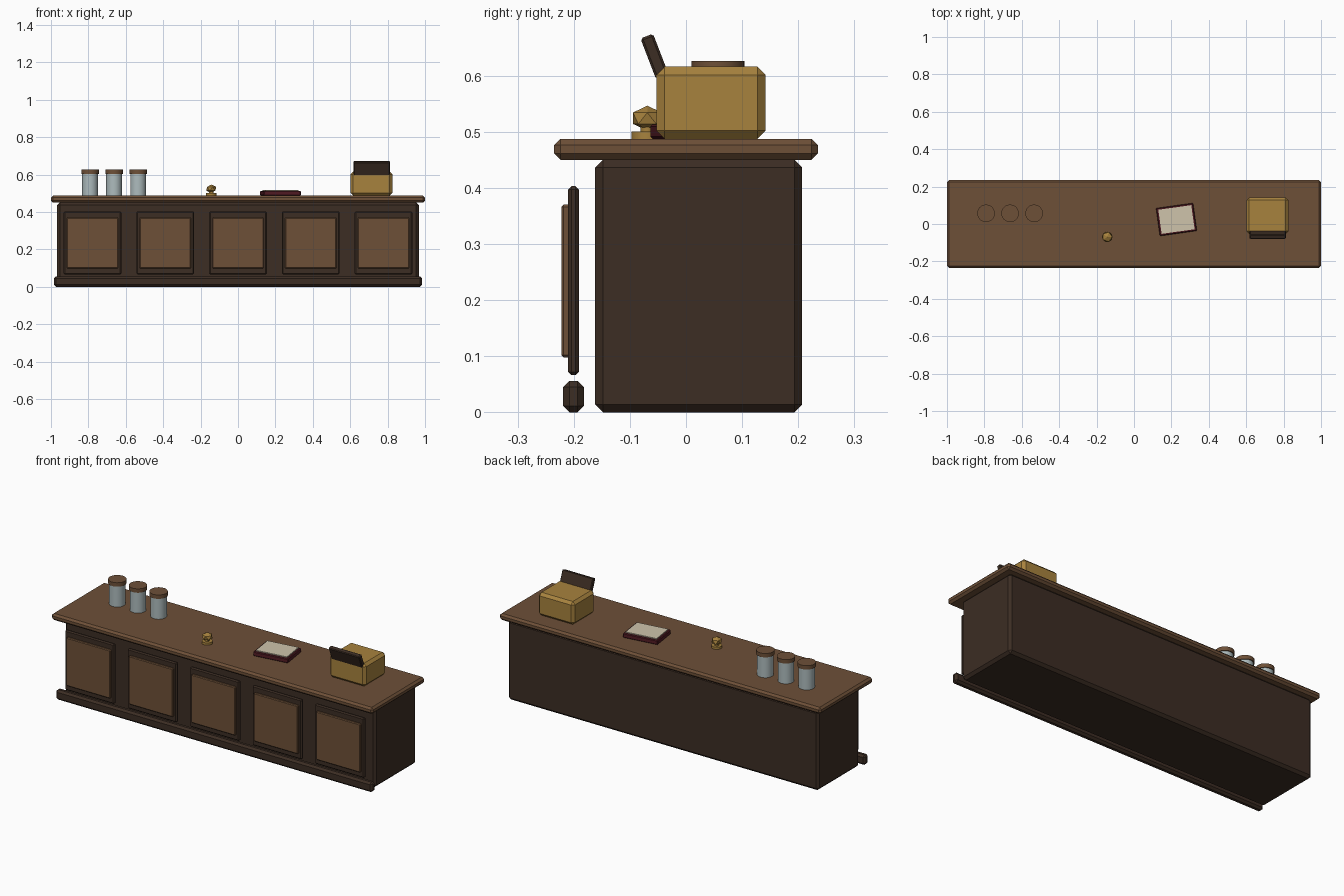
import bpy, math

if "Cube" in bpy.data.objects:
    bpy.data.objects.remove(bpy.data.objects["Cube"])


def mat(name, r, g, b):
    m = bpy.data.materials.new(name)
    m.diffuse_color = (r, g, b, 1)
    m.use_nodes = True
    m.node_tree.nodes["Principled BSDF"].inputs["Base Color"].default_value = m.diffuse_color
    return m


DARK = mat("dark_wood", 0.045, 0.026, 0.017)
WOOD = mat("warm_wood", 0.155, 0.080, 0.039)
BRASS = mat("brass", 0.39, 0.225, 0.048)
GLASS = mat("jar_glass", 0.42, 0.50, 0.51)
MAROON = mat("maroon_cover", 0.085, 0.011, 0.017)
CREAM = mat("cream_paper", 0.62, 0.55, 0.41)


def finish(name, m):
    ob = bpy.context.object
    ob.name = name
    ob.data.materials.append(m)
    return ob


def box(name, m, centre, size, bevel=0.0, rot=(0, 0, 0)):
    bpy.ops.mesh.primitive_cube_add(size=1, location=centre, rotation=rot)
    ob = finish(name, m)
    ob.scale = size
    bpy.ops.object.transform_apply(location=False, rotation=False, scale=True)
    if bevel:
        mod = ob.modifiers.new("bevel", 'BEVEL')
        mod.width = bevel
        mod.segments = 1
    return ob


def span(name, m, x0, x1, y0, y1, z0, z1, bevel=0.0):
    return box(name, m, ((x0 + x1) / 2, (y0 + y1) / 2, (z0 + z1) / 2),
               (x1 - x0, y1 - y0, z1 - z0), bevel)


def cyl(name, m, x, y, z0, z1, r, n=24):
    bpy.ops.mesh.primitive_cylinder_add(vertices=n, radius=r, depth=z1 - z0,
                                        location=(x, y, (z0 + z1) / 2))
    ob = finish(name, m)
    bpy.ops.object.shade_smooth_by_angle(angle=math.radians(35))
    return ob


# Counter body, top and front plinth
span("counter_body", DARK, -0.967, 0.967, -0.162, 0.207, 0, 0.45, 0.014)
span("counter_top", WOOD, -1, 1, -0.235, 0.235, 0.45, 0.487, 0.011)
span("front_plinth", DARK, -0.985, 0.985, -0.219, -0.182, 0, 0.056, 0.011)

# Five raised front panels
for i in range(5):
    x = (i - 2) * 0.389
    span(f"panel_frame_{i}", DARK, x - 0.154, x + 0.154, -0.21, -0.191, 0.066, 0.403, 0.006)
    span(f"panel_inset_{i}", WOOD, x - 0.137, x + 0.137, -0.222, -0.203, 0.098, 0.370, 0.004)

# Jars with lids
for i in range(3):
    x = -0.791 + i * 0.1285
    cyl(f"jar_{i}", GLASS, x, 0.057, 0.487, 0.607, 0.042)
    cyl(f"jar_lid_{i}", WOOD, x, 0.057, 0.604, 0.626, 0.047)

# Service bell
cyl("bell_base", BRASS, -0.143, -0.069, 0.487, 0.5, 0.028, 16)
cyl("bell_stem", BRASS, -0.143, -0.069, 0.498, 0.512, 0.012, 12)
bpy.ops.mesh.primitive_ico_sphere_add(subdivisions=1, radius=0.03,
                                      location=(-0.143, -0.069, 0.524))
finish("bell_dome", BRASS).scale.z = 0.75

# Ledger book
turn = (0, 0, math.radians(8))
box("ledger_cover", MAROON, (0.227, 0.024, 0.5), (0.2, 0.15, 0.026), 0.004, turn)
box("ledger_pages", CREAM, (0.227, 0.024, 0.509), (0.178, 0.13, 0.018), 0.0, turn)

# Cash register with tilted display
span("register_body", BRASS, 0.601, 0.826, -0.053, 0.142, 0.487, 0.616, 0.015)
box("register_display", DARK, (0.715, -0.056, 0.634), (0.193, 0.024, 0.078), 0.004,
    (math.radians(21), 0, 0))
